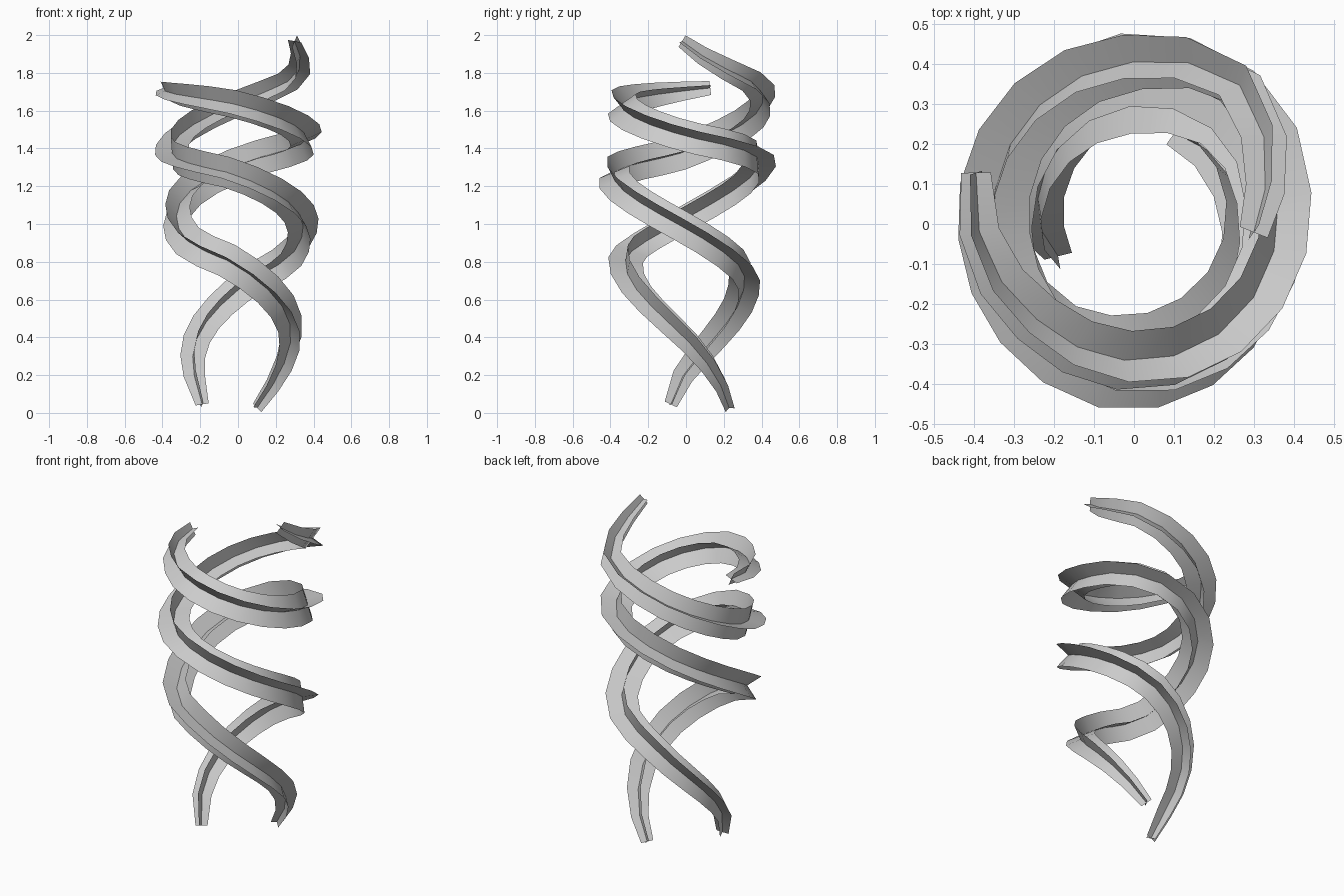
import bpy
from math import radians, cos, sin
from mathutils import Vector, Matrix

if "Cube" in bpy.data.objects:
    bpy.data.objects.remove(bpy.data.objects["Cube"])

SEGMENTS = 30  # segments along each strand

# Keys per strand: (angle in degrees, helix radius, height, blade half width)
STRANDS = {
    "vine_strand_a": [
        (66, .25, .027, .036), (0, .28, .39, .076), (-90, .32, .775, .092),
        (-135, .34, .89, .092), (-180, .325, 1.03, .092), (-270, .387, 1.315, .092),
        (-315, .395, 1.40, .092), (-360, .36, 1.465, .092), (-450, .342, 1.63, .092),
        (-495, .34, 1.672, .078), (-520, .365, 1.69, .066), (-558, .415, 1.72, .04)],
    "vine_strand_b": [
        (203, .206, .045, .036), (180, .236, .22, .06), (90, .305, .65, .086),
        (45, .355, .81, .09), (0, .345, .975, .09), (-90, .385, 1.255, .09),
        (-135, .36, 1.32, .09), (-180, .352, 1.385, .09), (-270, .405, 1.64, .08),
        (-309, .435, 1.76, .07), (-336, .36, 1.855, .057), (-364, .30, 1.968, .038)],
}
# Starting and ending roll of the blades, on top of the minimum-twist frame
ROLLS = {"vine_strand_a": (12, 2), "vine_strand_b": (12, 15)}


def sample(keys, a):
    """Smooth Hermite interpolation of the keys at angle a."""
    n = len(keys)

    def slope(i, c):
        lo, hi = keys[max(i - 1, 0)], keys[min(i + 1, n - 1)]
        return (hi[c] - lo[c]) / (hi[0] - lo[0])

    i = 0
    while i < n - 2 and a < keys[i + 1][0]:
        i += 1
    k0, k1 = keys[i], keys[i + 1]
    h = k1[0] - k0[0]
    t = (a - k0[0]) / h
    return [(2*t**3 - 3*t**2 + 1) * k0[c] + (t**3 - 2*t**2 + t) * h * slope(i, c)
            + (3*t**2 - 2*t**3) * k1[c] + (t**3 - t**2) * h * slope(i + 1, c)
            for c in (1, 2, 3)]


def build_strand(name, keys):
    # Centre line
    first, last = keys[0][0], keys[-1][0]
    points, widths = [], []
    for i in range(SEGMENTS + 1):
        a = first + (last - first) * i / SEGMENTS
        r, z, w = sample(keys, a)
        points.append(Vector((r * cos(radians(a)), r * sin(radians(a)), z)))
        widths.append(w)

    # Minimum-twist frames, starting with one blade pointing outward
    tangents = [(points[min(i + 1, SEGMENTS)] - points[max(i - 1, 0)]).normalized()
                for i in range(SEGMENTS + 1)]
    side = Vector((points[0].x, points[0].y, 0))
    side = (side - tangents[0] * side.dot(tangents[0])).normalized()
    roll0, roll1 = ROLLS[name]
    frames = []
    for i, t in enumerate(tangents):
        if i:
            side = tangents[i - 1].rotation_difference(t) @ side
        roll = radians(roll0 + (roll1 - roll0) * i / SEGMENTS)
        blade = Matrix.Rotation(-roll, 3, t) @ side
        frames.append((blade, t.cross(blade)))

    # Two crossed ribbons swept along the line
    verts, faces = [], []
    for ribbon in range(2):
        base = len(verts)
        for p, w, frame in zip(points, widths, frames):
            verts += [p - frame[ribbon] * w, p + frame[ribbon] * w]
        for i in range(SEGMENTS):
            b = base + 2 * i
            faces.append((b, b + 1, b + 3, b + 2))

    mesh = bpy.data.meshes.new(name)
    mesh.from_pydata(verts, [], faces)
    for poly in mesh.polygons:
        poly.use_smooth = True
    bpy.context.collection.objects.link(bpy.data.objects.new(name, mesh))


for strand_name, strand_keys in STRANDS.items():
    build_strand(strand_name, strand_keys)
